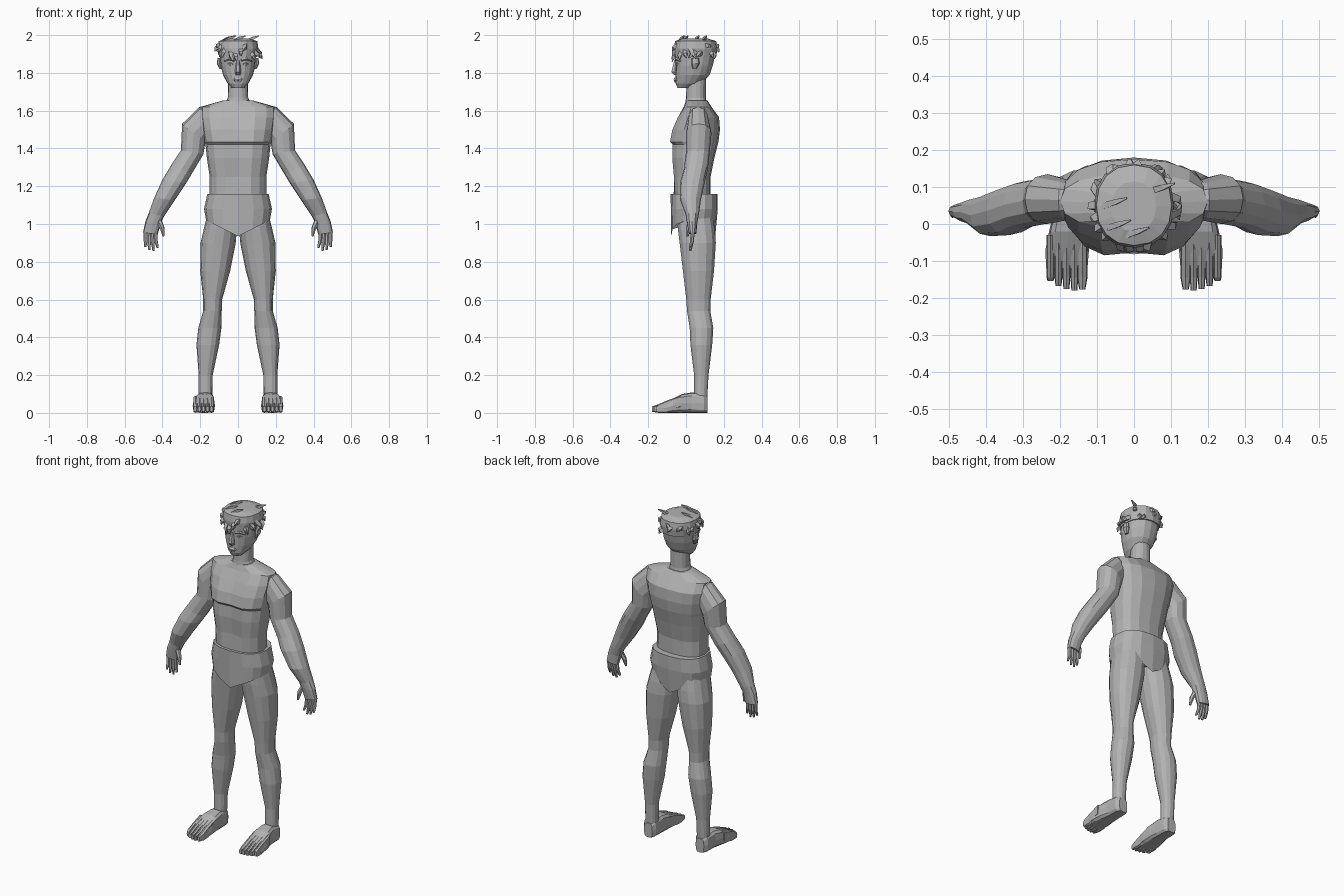
import bpy, bmesh, math, random
from mathutils import Vector

old = bpy.data.objects.get("Cube")
if old:
    bpy.data.objects.remove(old)

grey = bpy.data.materials.new("plain grey")
grey.use_nodes = True
colour = (0.45, 0.45, 0.45, 1)
grey.diffuse_color = colour
grey.node_tree.nodes["Principled BSDF"].inputs["Base Color"].default_value = colour


def superellipse(count, power):
    """Unit loop of points; lower power gives a boxier outline."""
    for i in range(count):
        t = math.tau * i / count
        c, s = math.cos(t), math.sin(t)
        yield (math.copysign(abs(c) ** power, c) if abs(c) > 1e-6 else 0,
               math.copysign(abs(s) ** power, s) if abs(s) > 1e-6 else 0)


def ring(x0, z0, x1, z1, front, back, count=16, power=0.9):
    """Cross-section spanning two points in x-z and a range in y."""
    return [Vector(((x0 + x1) / 2 + c * (x1 - x0) / 2,
                    (front + back) / 2 + s * (back - front) / 2,
                    (z0 + z1) / 2 + c * (z1 - z0) / 2))
            for c, s in superellipse(count, power)]


def level(z, half, front, back, **kw):
    return ring(-half, z, half, z, front, back, **kw)


def upright(y, x0, x1, z0, z1, count=12, power=0.55):
    """Cross-section standing across the y axis."""
    return [Vector(((x0 + x1) / 2 + c * (x1 - x0) / 2, y,
                    (z0 + z1) / 2 + s * (z1 - z0) / 2))
            for c, s in superellipse(count, power)]


def loft(name, rings, side=1):
    """Skin a stack of rings, close the ends, optionally flip in x."""
    bm = bmesh.new()
    loops = [[bm.verts.new((side * p.x, p.y, p.z)) for p in r] for r in rings]
    for a, b in zip(loops, loops[1:]):
        for i in range(len(a)):
            j = (i + 1) % len(a)
            bm.faces.new((a[i], a[j], b[j], b[i]))
    bm.faces.new(loops[0])
    bm.faces.new(loops[-1])
    bmesh.ops.recalc_face_normals(bm, faces=bm.faces)
    mesh = bpy.data.meshes.new(name)
    bm.to_mesh(mesh)
    bm.free()
    mesh.materials.append(grey)
    ob = bpy.data.objects.new(name, mesh)
    bpy.context.collection.objects.link(ob)
    return ob


def limb(name, points, radii, sides=6, side=1):
    """Tapered rod through points, used for fingers, tufts and features."""
    pts = [Vector(p) for p in points]
    axis = (pts[-1] - pts[0]).normalized()
    u = axis.orthogonal().normalized()
    v = axis.cross(u)
    rings = [[p + r * (u * c + v * s) for c, s in superellipse(sides, 1)]
             for p, r in zip(pts, radii)]
    return loft(name, rings, side)


# Torso, with a groove down the middle of the chest and belly
torso = [level(*r, power=0.82) for r in (
    (1.06, .15, -.06, .14), (1.16, .15, -.065, .13), (1.25, .15, -.07, .13),
    (1.35, .165, -.08, .15), (1.42, .172, -.078, .168), (1.435, .178, -.093, .172),
    (1.50, .19, -.08, .18), (1.565, .2, -.05, .175), (1.62, .2, -.012, .135),
    (1.655, .075, 0, .112))]
for r in torso[2:8]:
    r[12].y += .016
loft("torso", torso)

# Briefs, hem dipping to a point front and back
hem = level(1, .168, -.078, .155, power=.8)
for p in hem:
    p.z = .935 + .08 * min(1, abs(p.x) / .16)
loft("briefs", [level(1.16, .162, -.082, .168, power=.8),
                level(1.08, .18, -.08, .168, power=.8), hem])

# Neck and head
loft("neck", [level(1.63, .07, -.005, .112), level(1.67, .054, 0, .105),
              level(1.78, .052, .005, .105)])
loft("head", [level(*r) for r in (
    (1.72, .032, -.045, .03), (1.745, .056, -.055, .085), (1.79, .08, -.055, .125),
    (1.84, .092, -.056, .142), (1.9, .097, -.06, .155), (1.96, .095, -.055, .15))])

# Hair cap and the tufts standing out from it
loft("hair_cap", [level(*r) for r in (
    (1.885, .1, -.062, .16), (1.93, .108, -.064, .166),
    (1.968, .102, -.058, .16), (1.982, .06, -.02, .115))])
random.seed(4)
for i in range(22):
    t = math.tau * i / 22
    out = Vector((math.cos(t), math.sin(t), 0))
    along = Vector((-out.y, out.x, 0))
    base = Vector((0, .05, random.uniform(1.9, 1.95))) + out * .097
    size = .045 if out.y > 0 else .06
    tip = base + out * .026 + along * random.uniform(-.8, .8) * size
    tip.z += random.uniform(-1, .1) * size
    limb("hair_tuft", (base, base.lerp(tip, .5) + out * .008, tip),
         (.016, .013, .002), 4)
for x, y in ((-.08, .05), (-.07, -.01), (-.02, -.03), (.05, .09)):
    limb("crown_tuft", ((x, y, 1.968), (x + .03, y + .01, 1.985),
                        (x + .06, y + .02, 1.996)), (.012, .01, .003), 4)

# Face
loft("nose", [level(1.865, .009, -.064, -.04, count=6),
              level(1.805, .017, -.08, -.04, count=6),
              level(1.79, .012, -.066, -.04, count=6)])
loft("upper_lip", [level(1.775, .016, -.06, -.03, count=8),
                   level(1.765, .03, -.066, -.02, count=8)])
loft("lower_lip", [level(1.762, .027, -.064, -.02, count=8),
                   level(1.748, .015, -.06, -.02, count=8)])
for side, label in ((1, "left"), (-1, "right")):
    limb(label + "_brow", ((.016, -.056, 1.868), (.045, -.05, 1.876),
                           (.072, -.03, 1.864)), (.006, .009, .005), 5, side)
    limb(label + "_eye", ((.02, -.05, 1.846), (.04, -.045, 1.848),
                          (.06, -.03, 1.844)), (.003, .01, .003), 6, side)
    loft(label + "_ear", [ring(.082, 1.82, .098, 1.82, .035, .055, count=8),
                          ring(.085, 1.85, .112, 1.85, .028, .072, count=8),
                          ring(.085, 1.878, .108, 1.878, .03, .068, count=8)], side)

    # Arm and palm: inner x, z; outer x, z; front, back
    loft(label + "_arm", [ring(*r, count=12) for r in (
        (.13, 1.48, .16, 1.62, .02, .11), (.16, 1.45, .205, 1.62, .01, .12),
        (.173, 1.43, .296, 1.53, 0, .135), (.183, 1.37, .302, 1.39, 0, .125),
        (.245, 1.265, .355, 1.31, -.012, .115), (.275, 1.215, .4, 1.235, -.03, .1),
        (.335, 1.125, .443, 1.14, -.033, .08), (.392, 1.04, .472, 1.06, -.002, .068),
        (.41, 1, .49, 1.015, .005, .06), (.425, .945, .503, .955, .015, .055))], side)
    for k in range(4):
        x = .437 + .018 * k
        end = (.875, .858, .862, .878)[k]
        limb(label + "_finger", ((x, .035, .96), (x - .002, .032, .91),
                                 (x - .012 + .004 * k, .022, end)),
             (.011, .0105, .006), 6, side)
    limb(label + "_thumb", ((.42, .025, 1.02), (.402, .014, .98), (.394, .008, .935)),
         (.015, .013, .006), 6, side)

    # Leg: height, inner x, outer x, front, back
    loft(label + "_leg", [ring(x0, z, x1, z, f, b, count=14) for z, x0, x1, f, b in (
        (1.06, .01, .16, -.05, .14), (.97, .006, .182, -.045, .155),
        (.9, .012, .198, -.036, .16), (.75, .042, .2, -.018, .15),
        (.6, .084, .184, 0, .132), (.54, .086, .184, .004, .13),
        (.45, .088, .21, .018, .146), (.36, .1, .22, .022, .14),
        (.2, .134, .208, .042, .12), (.07, .136, .208, .042, .113))], side)

    # Foot: y, inner x, outer x, top
    loft(label + "_foot", [upright(y, x0, x1, 0, top) for y, x0, x1, top in (
        (.115, .145, .2, .085), (.095, .132, .215, .1), (.03, .128, .218, .108),
        (-.02, .124, .23, .1), (-.07, .122, .24, .075), (-.12, .126, .238, .048))], side)
    for k in range(5):
        x = .14 + .0215 * k
        wide = .014 if k == 0 else .0105
        end = (-.178, -.18, -.176, -.168, -.155)[k]
        loft(label + "_toe", [upright(-.03, x - wide, x + wide, .03, .09, count=8),
                              upright(-.1, x - wide, x + wide, 0, .066, count=8),
                              upright(-.145, x - wide, x + wide, 0, .046, count=8),
                              upright(end, x - .008, x + .008, .006, .034, count=8)], side)
